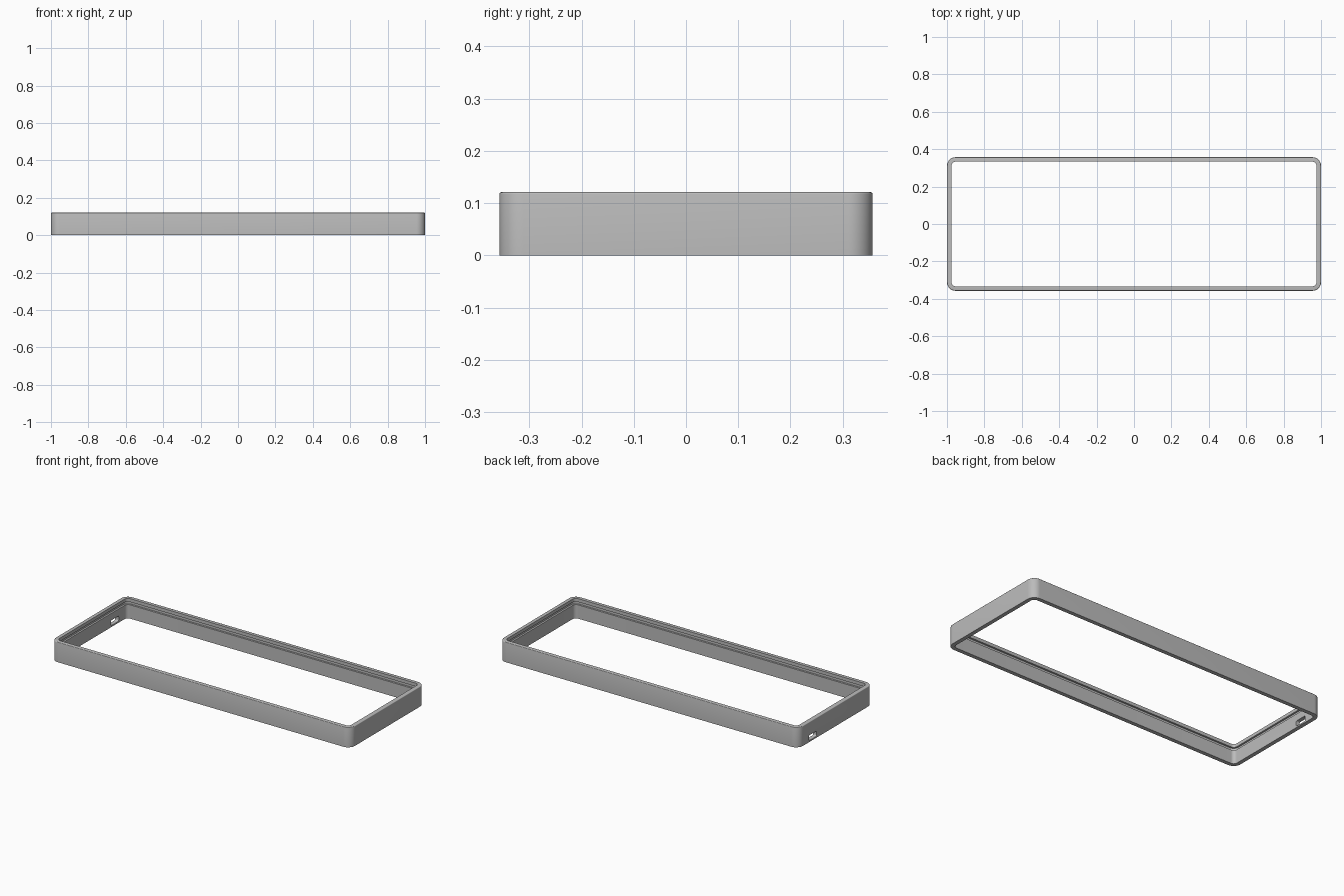
import bpy, bmesh, math
from mathutils import Vector

cube = bpy.data.objects.get("Cube")
if cube:
    bpy.data.objects.remove(cube, do_unlink=True)

HALF_X, HALF_Y, HEIGHT = 1.0, 0.357, 0.121
RADIUS, WALL, FILLET = 0.046, 0.024, 0.004
CORNER_STEPS = 12

grey = bpy.data.materials.new("plain grey")
grey.use_nodes = True
colour = (0.5, 0.5, 0.5, 1)
grey.diffuse_color = colour
grey.node_tree.nodes["Principled BSDF"].inputs["Base Color"].default_value = colour


def add_object(name, bm):
    bmesh.ops.recalc_face_normals(bm, faces=bm.faces)
    mesh = bpy.data.meshes.new(name)
    bm.to_mesh(mesh)
    bm.free()
    obj = bpy.data.objects.new(name, mesh)
    mesh.materials.append(grey)
    bpy.context.collection.objects.link(obj)
    return obj


def rounded_ring(bm, inset, z):
    """Rounded rectangle, moved inwards from the outer outline."""
    r = RADIUS - inset
    ring = []
    for quarter, (sx, sy) in enumerate([(1, 1), (-1, 1), (-1, -1), (1, -1)]):
        for i in range(CORNER_STEPS + 1):
            a = math.pi / 2 * (quarter + i / CORNER_STEPS)
            ring.append(bm.verts.new((sx * (HALF_X - RADIUS) + r * math.cos(a),
                                      sy * (HALF_Y - RADIUS) + r * math.sin(a), z)))
    return ring


# Wall section as (inset, height): outer face, softened top edge, grooved inner face
section = [(0, 0), (0, HEIGHT - FILLET)]
for step in (1, 2, 3):
    a = math.pi / 6 * step
    section.append((FILLET * (1 - math.cos(a)), HEIGHT - FILLET * (1 - math.sin(a))))
section += [(WALL, HEIGHT), (WALL, 0.101), (0.013, 0.101),
            (0.013, 0.083), (WALL, 0.083), (WALL, 0)]

bm = bmesh.new()
rings = [rounded_ring(bm, inset, z) for inset, z in section]
for a, b in zip(rings, rings[1:] + rings[:1]):
    for i in range(len(a)):
        j = (i + 1) % len(a)
        bm.faces.new((a[i], a[j], b[j], b[i]))
frame = add_object("frame", bm)

# Cable slot through the right end wall, near the back
bm = bmesh.new()
bmesh.ops.create_cube(bm, size=1)
for v in bm.verts:
    v.co = Vector((v.co.x * 0.1, v.co.y * 0.075, v.co.z * 0.032)) + Vector((-1, 0.218, 0.025))
along = [e for e in bm.edges if abs(e.verts[0].co.x - e.verts[1].co.x) > 0.05]
bmesh.ops.bevel(bm, geom=along, offset=0.008, segments=4, profile=0.5, affect='EDGES')
cutter = add_object("slot_cutter", bm)
cutter.hide_render = True

cut = frame.modifiers.new("slot", 'BOOLEAN')
cut.operation = 'DIFFERENCE'
cut.solver = 'EXACT'
cut.object = cutter
for obj in bpy.context.selected_objects:
    obj.select_set(False)
frame.select_set(True)
bpy.context.view_layer.objects.active = frame
bpy.ops.object.modifier_apply(modifier=cut.name)
bpy.data.objects.remove(cutter, do_unlink=True)
bpy.ops.object.shade_smooth_by_angle(angle=math.radians(35))
